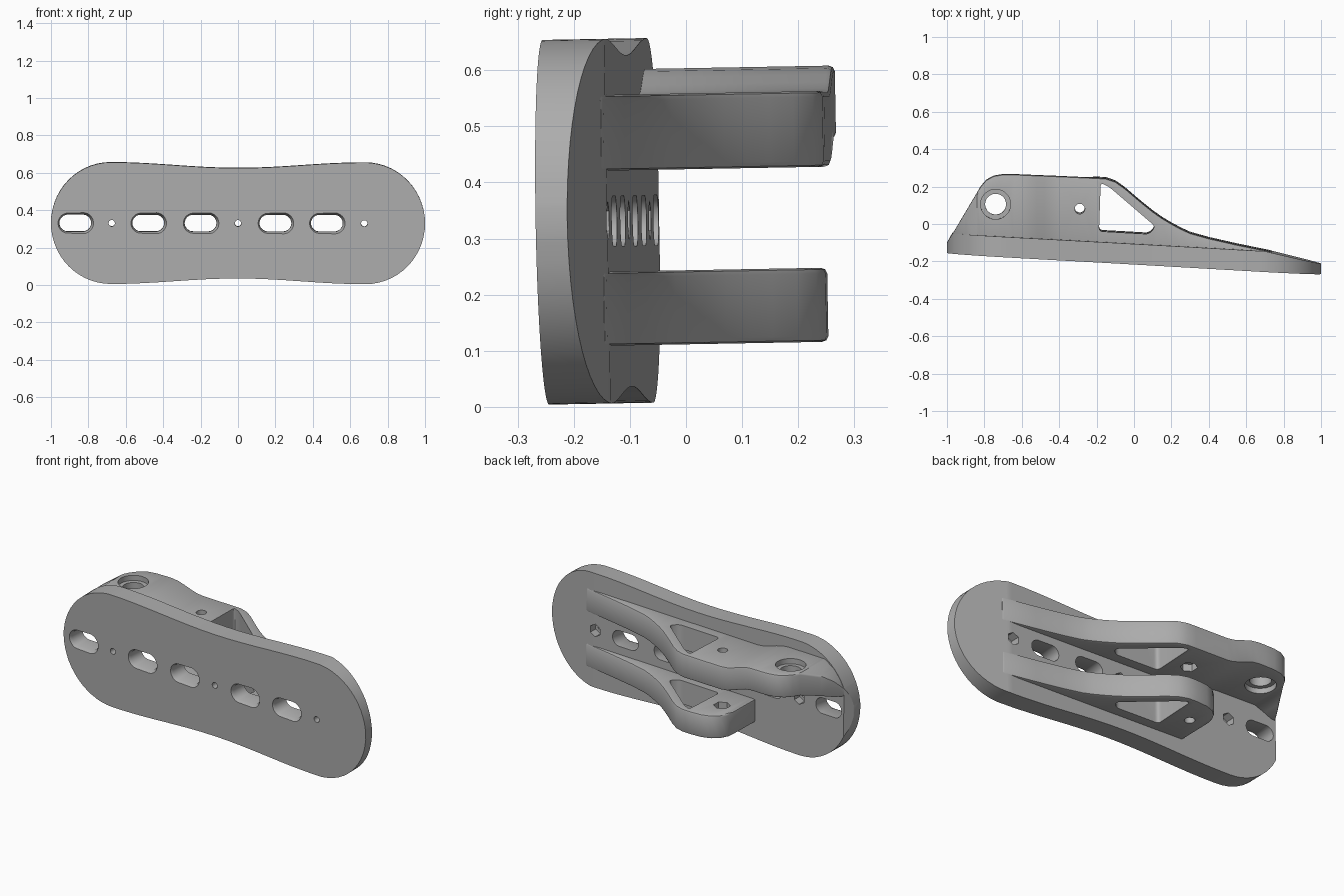
import bpy, bmesh, math
from mathutils import Matrix, Vector

if "Cube" in bpy.data.objects:
    bpy.data.objects.remove(bpy.data.objects["Cube"])

grey = bpy.data.materials.new("plain_grey")
grey.use_nodes = True
grey.diffuse_color = (0.42, 0.42, 0.42, 1)
grey.node_tree.nodes["Principled BSDF"].inputs["Base Color"].default_value = grey.diffuse_color

MID = 0.33  # height of the plate's centre line


def lerp(keys, x):
    """Piecewise linear value from sorted (x, value) keys."""
    if x <= keys[0][0]:
        return keys[0][1]
    for (a, u), (b, v) in zip(keys, keys[1:]):
        if x <= b:
            return u + (v - u) * (x - a) / (b - a)
    return keys[-1][1]


def make(name, bm):
    bmesh.ops.recalc_face_normals(bm, faces=bm.faces)
    me = bpy.data.meshes.new(name)
    bm.to_mesh(me)
    bm.free()
    me.materials.append(grey)
    ob = bpy.data.objects.new(name, me)
    bpy.context.collection.objects.link(ob)
    return ob


def loft(name, xs, section):
    """Skin rectangular sections (y0, y1, z0, z1) along x."""
    bm = bmesh.new()
    rings = []
    for x in xs:
        y0, y1, z0, z1 = section(x)
        rings.append([bm.verts.new((x, y, z)) for y, z in ((y0, z0), (y1, z0), (y1, z1), (y0, z1))])
    for a, b in zip(rings, rings[1:]):
        for i in range(4):
            j = (i + 1) % 4
            bm.faces.new((a[i], a[j], b[j], b[i]))
    bm.faces.new(rings[0])
    bm.faces.new(rings[-1])
    return make(name, bm)


def apply(ob, mod):
    bpy.context.view_layer.objects.active = ob
    bpy.ops.object.modifier_apply(modifier=mod.name)


def cut(ob, loop_a, loop_b, place):
    """Subtract a prism between two outlines, each (points, depth)."""
    bm = bmesh.new()
    rings = [[bm.verts.new(place(u, v, d)) for u, v in pts] for pts, d in (loop_a, loop_b)]
    n = len(rings[0])
    for i in range(n):
        j = (i + 1) % n
        bm.faces.new((rings[0][i], rings[0][j], rings[1][j], rings[1][i]))
    for r in rings:
        bm.faces.new(r)
    cutter = make("cutter", bm)
    cutter.hide_render = True
    mod = ob.modifiers.new("cut", "BOOLEAN")
    mod.operation, mod.solver, mod.object = "DIFFERENCE", "EXACT", cutter
    apply(ob, mod)
    bpy.data.objects.remove(cutter)


def circle(cx, cy, r, n=32, half=0.0):
    """Circle, or a slot when half stretches it along the first axis."""
    pts = []
    for i in range(n):
        a = 2 * math.pi * (i + 0.5) / n
        pts.append((cx + math.copysign(half, math.cos(a)) + r * math.cos(a), cy + r * math.sin(a)))
    return pts


def rounded(corners, r, steps=5):
    """Round each corner of a polygon with a small curve."""
    out = []
    vs = [Vector(c) for c in corners]
    for i, p in enumerate(vs):
        a = p + (vs[i - 1] - p).normalized() * r
        b = p + (vs[(i + 1) % len(vs)] - p).normalized() * r
        for k in range(steps + 1):
            t = k / steps
            out.append(tuple(a * (1 - t) ** 2 + p * 2 * t * (1 - t) + b * t * t))
    return out


def front(x):
    return -0.2115 - 0.0565 * x


def back(x):
    flat = -0.1014 - 0.0552 * x
    if x > 0.7:
        return flat - 0.055 * (x - 0.7) / 0.3
    return min(flat, -0.1 + 1.75 * (x + 1))


def half_width(x):
    a = abs(x)
    if a > 0.68:
        return max(0.025, 0.325 * math.sqrt(max(0, 1 - ((a - 0.68) / 0.32) ** 2)))
    return 0.31 - 0.015 * math.cos(math.pi * a / 0.68)


# Waisted plate with a thin tapered end
end = [0.68 + 0.32 * math.sin(math.pi / 2 * i / 14) for i in range(15)]
xs = sorted(set([-x for x in end] + end + [-0.97, 0.7] + [0.68 * i / 8 for i in range(-7, 8)]))
plate = loft("plate", xs, lambda x: (front(x), back(x), MID - half_width(x), MID + half_width(x)))

# Countersunk slots and screw holes with hexagonal pockets
for x in (-0.87, -0.48, -0.2, 0.2, 0.475):
    f = front(x)
    place = lambda u, v, d: (u, d, v)
    cut(plate, (circle(x, MID, 0.045, half=0.04), -0.5), (circle(x, MID, 0.045, half=0.04), 0.2), place)
    cut(plate, (circle(x, MID, 0.06, half=0.04), f - 0.01), (circle(x, MID, 0.045, half=0.04), f + 0.02), place)
for x in (-0.675, 0, 0.675):
    place = lambda u, v, d: (u, d, v)
    cut(plate, (circle(x, MID, 0.017, 16), -0.5), (circle(x, MID, 0.017, 16), 0.2), place)
    cut(plate, (circle(x, MID, 0.036, 6), back(x) - 0.05), (circle(x, MID, 0.036, 6), 0.2), place)

# Shared curved back of the two fins
curve = [(-0.2, 0.25), (-0.15, 0.247), (-0.1, 0.23), (-0.05, 0.195), (0, 0.152), (0.05, 0.11),
         (0.1, 0.07), (0.15, 0.035), (0.2, 0.005), (0.25, -0.022), (0.3, -0.045), (0.4, -0.073),
         (0.55, -0.107), (0.74, -0.146)]
long_top = [(-0.97, -0.05), (-0.84, 0.17), (-0.82, 0.205), (-0.79, 0.24), (-0.75, 0.262),
            (-0.7, 0.27), (-0.64, 0.27)] + curve
short_top = [(-0.385, 0.11), (-0.375, 0.16), (-0.355, 0.2), (-0.32, 0.23), (-0.27, 0.246)] + curve
ease = [(0, 0), (0.2, 0.1), (0.4, 0.35), (0.6, 0.65), (0.8, 0.9), (1, 1)]


def fin(name, top, low, high):
    xs = sorted(set([k[0] for k in top] + [-0.9, -0.94] * (top[0][0] < -0.9)
                    + [-0.4 - 0.2 * t for t, _ in ease] * (top[0][0] < -0.9)))

    def section(x):
        jog = lerp(ease, (-0.4 - x) / 0.2)
        z1 = min(high + 0.045 * jog, MID + half_width(x) - 0.002)
        z0 = low + 0.05 * jog * lerp([(-0.95, 0), (-0.85, 1)], x)
        return back(x) - 0.07, lerp(top, x), z0, z1

    ob = loft(name, xs, section)
    mod = ob.modifiers.new("soft_edges", "BEVEL")
    mod.width, mod.segments, mod.limit_method, mod.angle_limit = 0.01, 2, "ANGLE", math.radians(50)
    apply(ob, mod)

    # Triangular window and pin hole with a hexagonal pocket
    place = lambda u, v, d: (u, v, d)
    window = rounded([(-0.187, -0.035), (-0.178, 0.225), (-0.13, 0.2), (0.115, -0.01), (0.08, -0.05)], 0.022)
    pin, pocket = circle(-0.29, 0.085, 0.027, 24), circle(-0.29, 0.085, 0.045, 6)
    cut(ob, (window, low - 0.1), (window, high + 0.1), place)
    cut(ob, (pin, low - 0.1), (pin, high + 0.1), place)
    if top is long_top:
        cut(ob, (pocket, low - 0.1), (pocket, low + 0.04), place)
        # Large bored hole, recessed on both sides
        bore, ring = circle(-0.74, 0.11, 0.056), circle(-0.74, 0.11, 0.08)
        cut(ob, (bore, low - 0.1), (bore, high + 0.2), place)
        cut(ob, (ring, high + 0.015), (ring, high + 0.2), place)
        cut(ob, (ring, low - 0.1), (ring, low + 0.08), place)
    else:
        cut(ob, (pocket, high - 0.04), (pocket, high + 0.1), place)
    return ob


upper = fin("upper_fin", long_top, 0.42, 0.555)
lower = fin("lower_fin", short_top, 0.108, 0.24)

# Slight lean of the whole part, then smooth shading with sharp edges
pivot = Vector((0, -0.2, MID))
lean = Matrix.Translation(pivot) @ Matrix.Rotation(0.018, 4, "X") @ Matrix.Translation(-pivot)
for ob in (plate, upper, lower):
    ob.data.transform(lean)
    bpy.ops.object.select_all(action="DESELECT")
    ob.select_set(True)
    bpy.context.view_layer.objects.active = ob
    bpy.ops.object.shade_smooth_by_angle(angle=math.radians(30))
